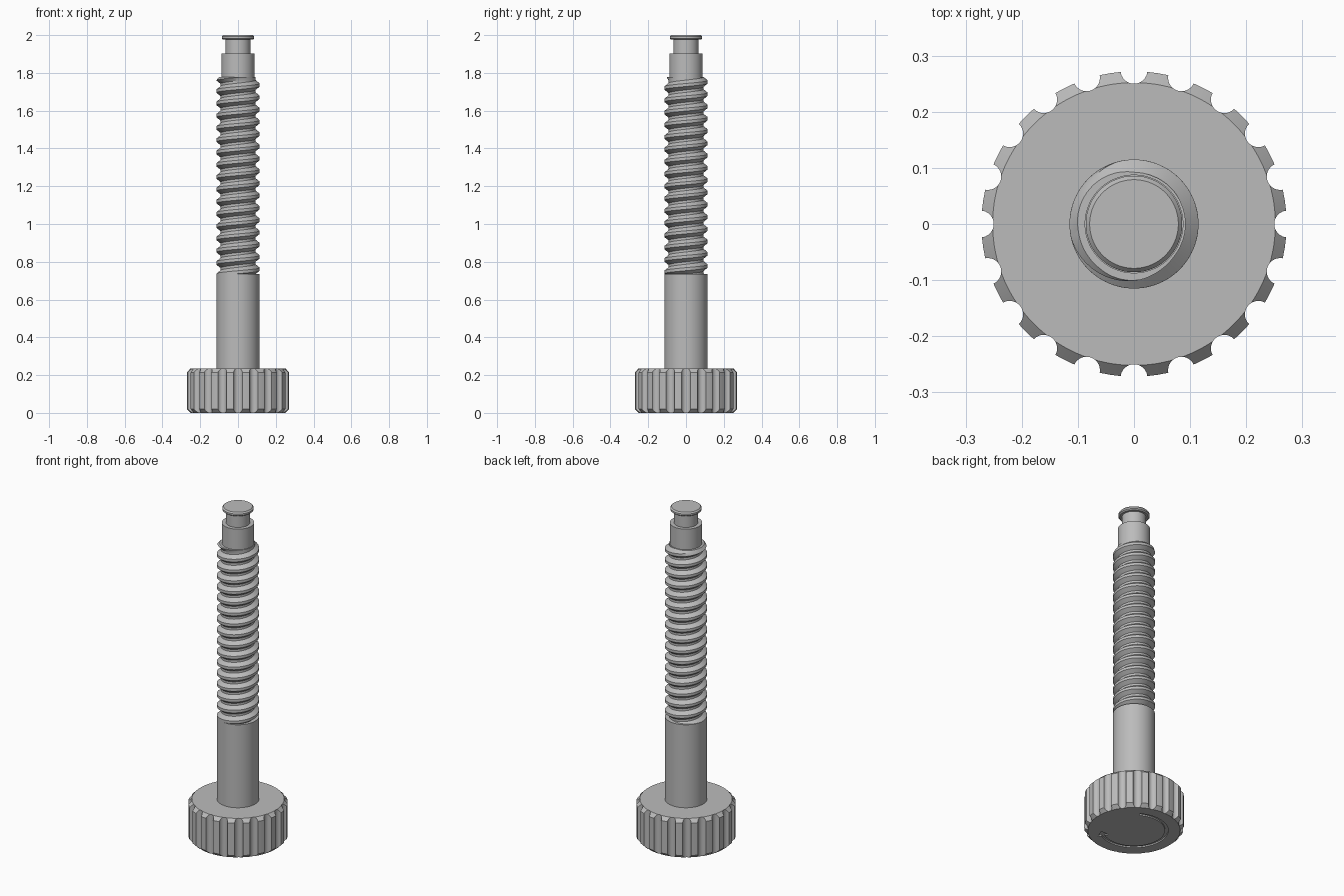
import bpy, bmesh, math
from mathutils import Vector, Matrix

if "Cube" in bpy.data.objects:
    bpy.data.objects.remove(bpy.data.objects["Cube"])

grey = bpy.data.materials.new("plain grey")
grey.use_nodes = True
colour = (0.5, 0.5, 0.5, 1)
grey.diffuse_color = colour
grey.node_tree.nodes["Principled BSDF"].inputs["Base Color"].default_value = colour


def polar(r, angle, z):
    return Vector((r * math.cos(angle), r * math.sin(angle), z))


def make(name, bm):
    bmesh.ops.recalc_face_normals(bm, faces=bm.faces)
    mesh = bpy.data.meshes.new(name)
    bm.to_mesh(mesh)
    bm.free()
    mesh.materials.append(grey)
    obj = bpy.data.objects.new(name, mesh)
    bpy.context.collection.objects.link(obj)
    return obj


def smooth(obj):
    bpy.ops.object.select_all(action="DESELECT")
    obj.select_set(True)
    bpy.context.view_layer.objects.active = obj
    bpy.ops.object.shade_smooth_by_angle(angle=math.radians(30))


def lathe(name, profile, steps=96):
    """Turn (radius, height) points around the z axis; flat ends are n-gons."""
    bm = bmesh.new()
    rings = [[bm.verts.new(polar(r, math.tau * i / steps, z)) for i in range(steps)]
             for r, z in profile]
    for low, high in zip(rings, rings[1:]):
        for i in range(steps):
            j = (i + 1) % steps
            bm.faces.new((low[i], low[j], high[j], high[i]))
    bm.faces.new(rings[0][::-1])
    bm.faces.new(rings[-1])
    return make(name, bm)


def carve(obj, cutter):
    """Subtract the cutter, keep the result, drop the cutter."""
    mod = obj.modifiers.new("carve", "BOOLEAN")
    mod.operation = "DIFFERENCE"
    mod.solver = "EXACT"
    mod.object = cutter
    cutter.hide_render = True
    bpy.context.view_layer.update()
    result = bpy.data.meshes.new_from_object(
        obj.evaluated_get(bpy.context.evaluated_depsgraph_get()))
    obj.modifiers.clear()
    obj.data = result
    bpy.data.objects.remove(cutter)


# Knob: chamfered disc with round grip grooves
KNOB_R, KNOB_H, BEVEL = 0.272, 0.235, 0.02
knob = lathe("knob", [(KNOB_R - BEVEL, 0), (KNOB_R, BEVEL),
                      (KNOB_R, KNOB_H - BEVEL), (KNOB_R - BEVEL, KNOB_H)], 120)
GROOVES = 20
bm = bmesh.new()
for i in range(GROOVES):
    bmesh.ops.create_cone(
        bm, cap_ends=True, segments=28, radius1=0.024, radius2=0.024, depth=0.5,
        matrix=Matrix.Translation(polar(0.274, math.tau * i / GROOVES, KNOB_H / 2)))
carve(knob, make("groove_cutter", bm))

# Curved direction arrow engraved in the underside
START, END, STEPS = math.radians(60), math.radians(302), 48
ARC_R, HALF, DEPTH = 0.178, 0.009, 0.008
angles = [START + (END - START) * i / STEPS for i in range(STEPS + 1)]
outline = [polar(ARC_R - HALF, a, -DEPTH) for a in angles]
outline += [polar(ARC_R - 0.03, END, -DEPTH),
            polar(ARC_R, END + 0.26, -DEPTH),
            polar(ARC_R + 0.03, END, -DEPTH)]
outline += [polar(ARC_R + HALF, a, -DEPTH) for a in reversed(angles)]
bm = bmesh.new()
face = bm.faces.new([bm.verts.new(p) for p in outline])
solid = bmesh.ops.extrude_face_region(bm, geom=[face])
bmesh.ops.translate(bm, vec=(0, 0, 2 * DEPTH),
                    verts=[g for g in solid["geom"] if isinstance(g, bmesh.types.BMVert)])
carve(knob, make("arrow_cutter", bm))
smooth(knob)

# Plain shaft
SHAFT_R, THREAD_LOW, THREAD_TOP = 0.115, 0.735, 1.778
smooth(lathe("shaft", [(SHAFT_R, KNOB_H - 0.01), (SHAFT_R, THREAD_LOW)]))

# Stepped tip: collar, neck and retaining cap
smooth(lathe("tip", [(0.088, THREAD_TOP - 0.05), (0.088, 1.902), (0.066, 1.902),
                     (0.066, 1.976), (0.078, 1.976), (0.086, 1.982),
                     (0.086, 1.992), (0.079, 2.0)]))

# Right-handed trapezoid thread, trimmed flat at both ends
PITCH, ROOT_R, STEPS = 0.065, 0.092, 64
section = [(0, ROOT_R), (0.018, SHAFT_R), (0.034, SHAFT_R), (0.052, ROOT_R), (PITCH, ROOT_R)]
turns = math.ceil((THREAD_TOP - THREAD_LOW) / PITCH) + 3
bm = bmesh.new()
rows = []
for i in range(turns * STEPS + 1):
    rise = THREAD_LOW - 2 * PITCH + PITCH * i / STEPS
    rows.append([])
    for dz, r in section:
        z = rise + dz
        r = max(ROOT_R, min(r, 0.1 + THREAD_TOP - z))
        rows[-1].append(bm.verts.new(polar(r, math.tau * i / STEPS, z)))
for a, b in zip(rows, rows[1:]):
    for j in range(len(section) - 1):
        bm.faces.new((a[j], b[j], b[j + 1], a[j + 1]))
bmesh.ops.remove_doubles(bm, verts=bm.verts, dist=1e-5)
for height, way in ((THREAD_LOW, -1), (THREAD_TOP, 1)):
    bmesh.ops.bisect_plane(bm, geom=bm.verts[:] + bm.edges[:] + bm.faces[:], dist=1e-6,
                           plane_co=(0, 0, height), plane_no=(0, 0, way), clear_outer=True)
bmesh.ops.holes_fill(bm, edges=[e for e in bm.edges if e.is_boundary], sides=0)
smooth(make("thread", bm))
